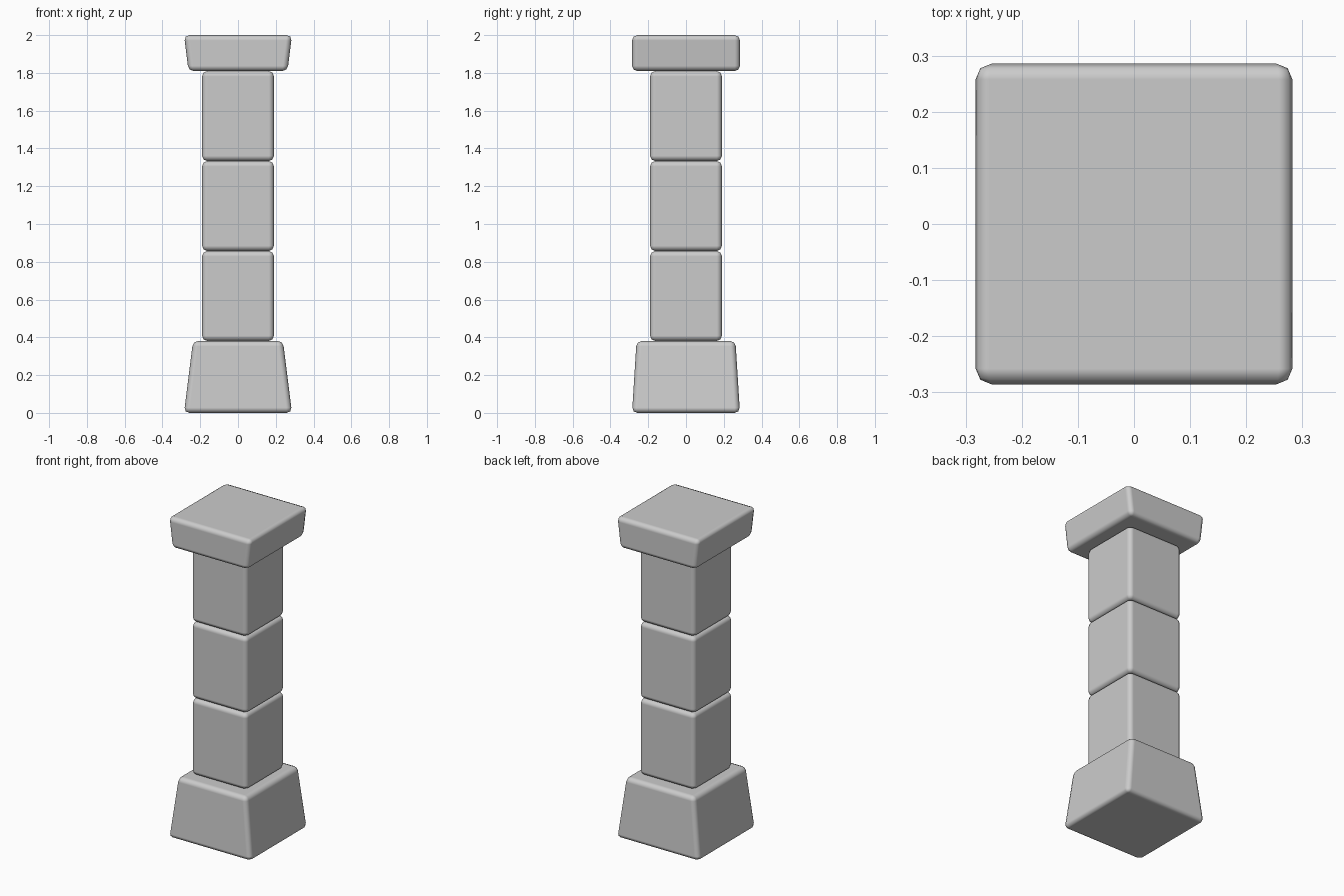
import bpy
import bmesh

if "Cube" in bpy.data.objects:
    bpy.data.objects.remove(bpy.data.objects["Cube"])

U = 2 / 10.5  # module: the column is 10.5 modules tall


def block(name, z0, height, bottom, top):
    """Bevelled box with separate (x, y) half sizes at bottom and top."""
    bm = bmesh.new()
    bmesh.ops.create_cube(bm, size=2)
    for v in bm.verts:
        hx, hy = top if v.co.z > 0 else bottom
        v.co = (v.co.x * hx, v.co.y * hy, height if v.co.z > 0 else 0)
    mesh = bpy.data.meshes.new(name)
    bm.to_mesh(mesh)
    bm.free()
    mesh.shade_smooth()
    obj = bpy.data.objects.new(name, mesh)
    obj.location.z = z0
    bpy.context.collection.objects.link(obj)
    bev = obj.modifiers.new("soft_edges", 'BEVEL')
    bev.width = 0.028
    bev.segments = 2
    bev.limit_method = 'NONE'
    bev.harden_normals = True
    return obj


wide = (1.5 * U, 1.5 * U)
shaft = (U, U)

# Tapered plinth
block("base", 0, 2 * U, wide, (1.25 * U, 1.375 * U))

# Three stacked shaft stones
for i in range(3):
    block(f"shaft_block_{i + 1}", (2 + 2.5 * i) * U, 2.5 * U, shaft, shaft)

# Capital, flaring outwards along x
block("capital", 9.5 * U, U, (1.375 * U, 1.5 * U), wide)
